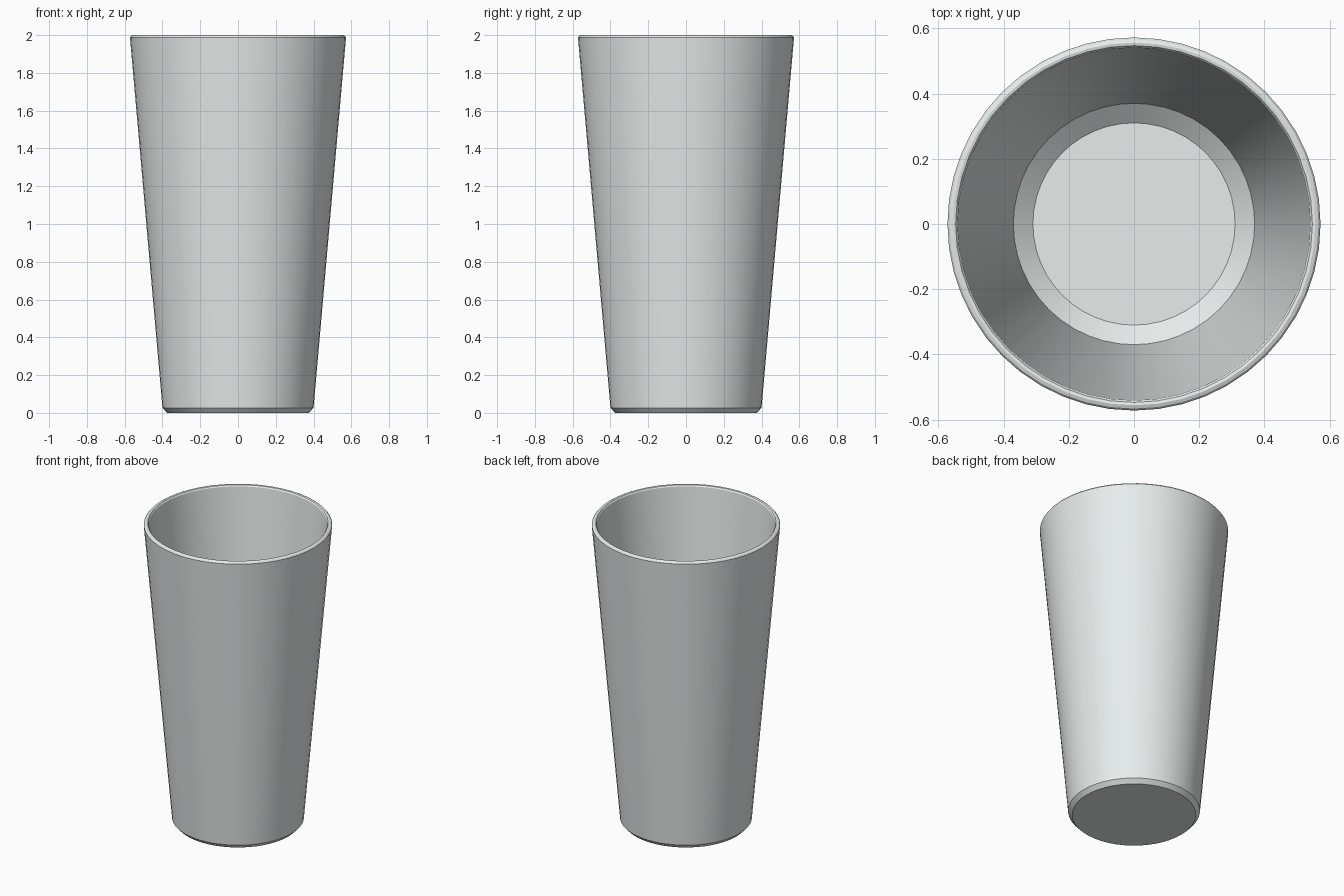
import bpy, bmesh, math

if "Cube" in bpy.data.objects:
    bpy.data.objects.remove(bpy.data.objects["Cube"])

SIDES = 48
# Cup cross-section (radius, height): base, outer wall, rim, inner wall, floor
profile = [(0.375, 0.0), (0.40, 0.027), (0.572, 1.988), (0.566, 1.996),
           (0.556, 2.0), (0.547, 1.998), (0.541, 1.99), (0.37, 0.08), (0.31, 0.03)]

# Revolve the section into rings
bm = bmesh.new()
rings = []
for r, z in profile:
    rings.append([bm.verts.new((r * math.cos(2 * math.pi * i / SIDES),
                                r * math.sin(2 * math.pi * i / SIDES), z))
                  for i in range(SIDES)])
for a, b in zip(rings, rings[1:]):
    for i in range(SIDES):
        j = (i + 1) % SIDES
        bm.faces.new((a[i], a[j], b[j], b[i]))

# Underside and inside floor
bm.faces.new(rings[0][::-1])
bm.faces.new(rings[-1])
bmesh.ops.recalc_face_normals(bm, faces=bm.faces)

mesh = bpy.data.meshes.new("cup")
bm.to_mesh(mesh)
bm.free()
cup = bpy.data.objects.new("cup", mesh)
bpy.context.collection.objects.link(cup)

# Pale, faintly green glass colour
glass = bpy.data.materials.new("pale_glass")
glass.diffuse_color = (0.80, 0.85, 0.84, 1.0)
glass.use_nodes = True
glass.node_tree.nodes["Principled BSDF"].inputs["Base Color"].default_value = glass.diffuse_color
mesh.materials.append(glass)

# Smooth walls with crisp chamfers
bpy.context.view_layer.objects.active = cup
cup.select_set(True)
bpy.ops.object.shade_smooth_by_angle(angle=math.radians(20))
